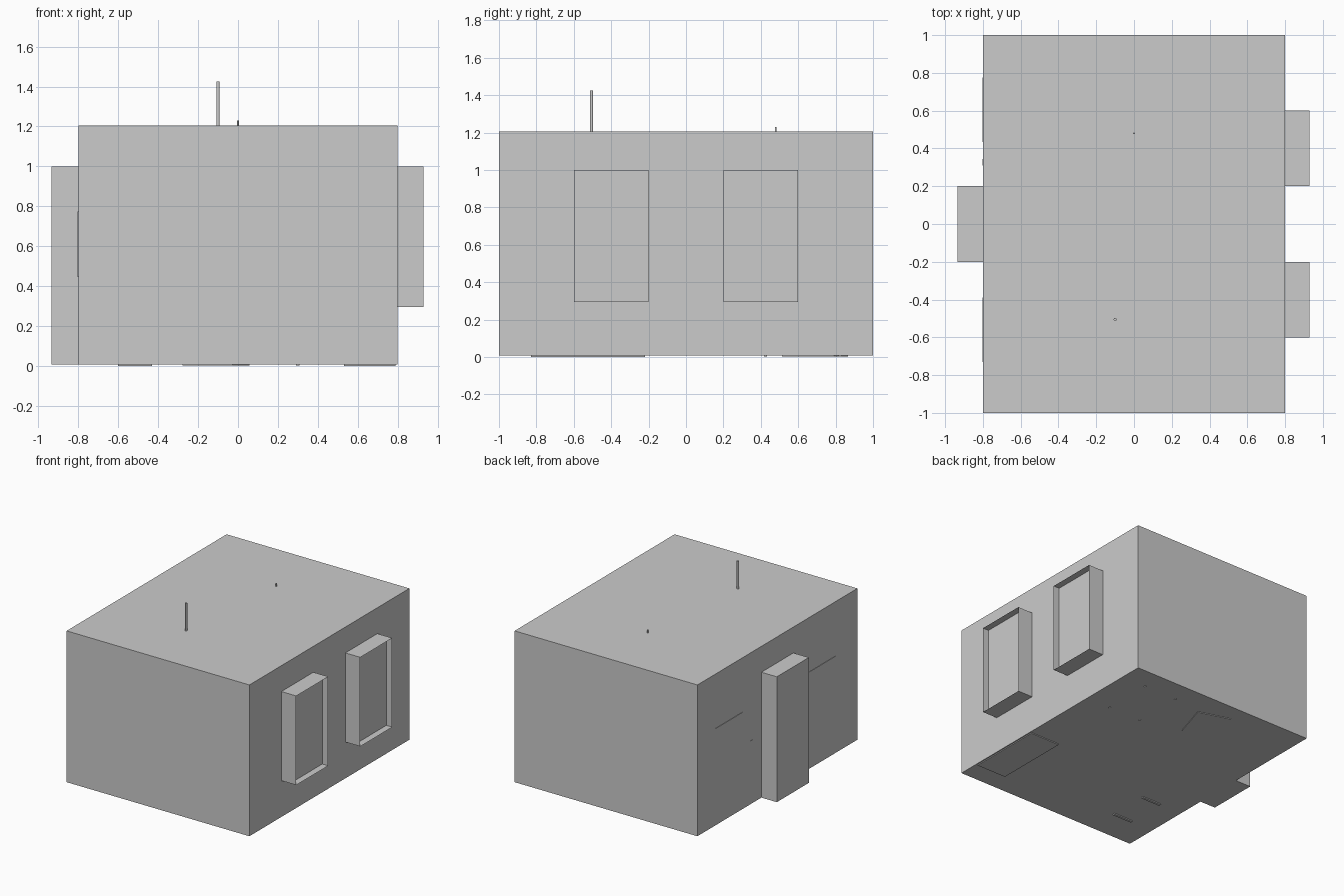
import bpy, bmesh
from math import radians

if "Cube" in bpy.data.objects:
    bpy.data.objects.remove(bpy.data.objects["Cube"])


def box(name, lo, hi, rot=0):
    """Axis-aligned box from two corners, optionally turned about z."""
    size = [b - a for a, b in zip(lo, hi)]
    mid = [(a + b) / 2 for a, b in zip(lo, hi)]
    bpy.ops.mesh.primitive_cube_add(size=1)
    ob = bpy.context.object
    ob.name = name
    for v in ob.data.vertices:
        v.co = [c * s for c, s in zip(v.co, size)]
    ob.location = mid
    ob.rotation_euler.z = radians(rot)
    return ob


def rod(name, x, y, z0, z1, r0, r1=None, sides=12):
    bpy.ops.mesh.primitive_cone_add(vertices=sides, radius1=r0, radius2=r0 if r1 is None else r1,
                                    depth=z1 - z0, location=(x, y, (z0 + z1) / 2))
    ob = bpy.context.object
    ob.name = name
    bpy.ops.object.shade_smooth_by_angle()
    return ob


# room shell with door and window bays joined on
FLOOR, TOP = 0.008, 1.205
room = box("room_shell", (-0.8, -1, FLOOR), (0.8, 1, TOP))
bays = [box("door_bay", (-0.935, -0.2, FLOOR), (-0.7, 0.2, 1.0))]
for y in (-0.4, 0.4):
    bays.append(box("window_bay", (0.7, y - 0.2, 0.295), (0.93, y + 0.2, 1.0)))
for bay in bays:
    mod = room.modifiers.new("bay", 'BOOLEAN')
    mod.operation, mod.object, mod.solver = 'UNION', bay, 'EXACT'
mesh = bpy.data.meshes.new_from_object(
    room.evaluated_get(bpy.context.evaluated_depsgraph_get()))
room.modifiers.clear()
room.data = mesh
for bay in bays:
    bpy.data.objects.remove(bay)

# open the outer ends of the window bays
bm = bmesh.new()
bm.from_mesh(mesh)
ends = [f for f in bm.faces if f.calc_center_median().x > 0.92]
bmesh.ops.delete(bm, geom=ends, context='FACES_ONLY')
bm.to_mesh(mesh)
bm.free()

# recessed window panes
for y in (-0.4, 0.4):
    box("window_pane", (0.872, y - 0.2, 0.295), (0.878, y + 0.2, 1.0))

# pictures and light switch on the door wall
for y in (-0.56, 0.605):
    box("picture", (-0.803, y - 0.17, 0.445), (-0.785, y + 0.17, 0.775))
box("light_switch", (-0.803, 0.31, 0.475), (-0.79, 0.345, 0.51))

# hanging lamps whose cords pass through the ceiling
rod("pendant_cord", -0.1, -0.505, 0.95, 1.425, 0.008)
rod("pendant_shade", -0.1, -0.505, 0.85, 0.96, 0.1, 0.03, 24)
rod("small_lamp_cord", 0, 0.48, 1.0, 1.23, 0.005)
rod("small_lamp_shade", 0, 0.48, 0.92, 1.01, 0.07, 0.02, 24)

# low cabinet under the window
box("cabinet", (0.53, -0.83, 0.001), (0.79, -0.22, 0.26))

# table on four thin legs
for x in (0.3, 0.585):
    for y in (0.425, 0.825):
        rod("table_leg", x, y, 0.003, 0.3, 0.009)
box("table_top", (0.27, 0.39, 0.3), (0.615, 0.86, 0.325))

# turned stool block
box("stool", (-0.241, 0.545, 0.003), (0.021, 0.835, 0.2), -17)

# bench on two runner feet
for y in (-0.74, -0.42):
    box("bench_foot", (-0.6, y - 0.01, 0), (-0.43, y + 0.01, 0.2))
box("bench_seat", (-0.62, -0.78, 0.2), (-0.41, -0.38, 0.23))
